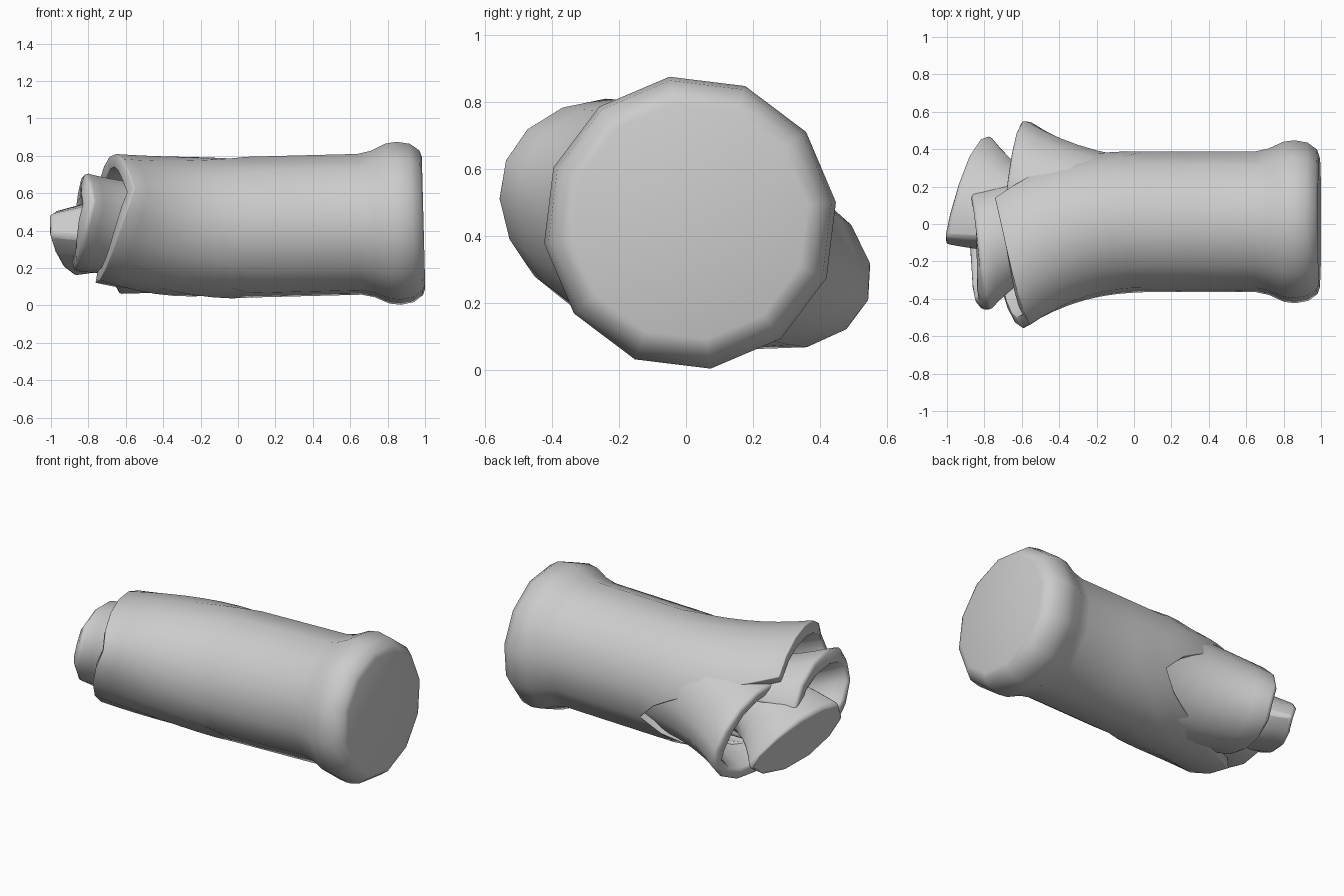
import bpy, bmesh, math

if "Cube" in bpy.data.objects:
    bpy.data.objects.remove(bpy.data.objects["Cube"])


def lerp(a, b, t):
    return a + (b - a) * t


def place(x, ang, radii, shift, direction):
    """Point on a section around the tilted long axis, shifted along direction."""
    d = math.radians(direction)
    a, b = radii[0] * math.cos(ang) + shift, radii[1] * math.sin(ang)
    y = a * math.cos(d) - b * math.sin(d)
    z = a * math.sin(d) + b * math.cos(d)
    return (x - 0.026 * z, y + 0.012, 0.417 + 0.026 * x + z)


def petal(name, direction, x0, tip, back, r0, r1, shift, spans, n=12, rows=8,
          body=(), thickness=0.07, solid=False, ease=2.2, spread=0.0,
          curve=0.9, tilt=0.0):
    """Curled channel sheet running to -x, flaring sideways to a slanted rim."""
    bm = bmesh.new()
    grid = []
    for x, r in body:
        grid.append([bm.verts.new(place(x, math.pi * (2 * j / n - 1), (r, r), 0, direction))
                     for j in range(n + 1)])
    for i in range(rows + 1):
        s = i / rows
        e = s ** ease
        span = math.radians(lerp(spans[0], spans[1], s ** curve))
        radii = (lerp(r0, r1[0], e), lerp(r0, r1[1], e))
        row = []
        for j in range(n + 1):
            ang = span * (2 * j / n - 1)
            end = lerp(tip, back, ((1 - math.cos(ang)) / 2) ** 0.55)
            # the upper side of the mouth leans back
            end += tilt * math.sin(ang) * math.cos(math.radians(direction))
            # spread keeps the free edges on the tube while the middle flares
            w = lerp(1, (1 + math.cos(ang)) / 2, spread)
            row.append(bm.verts.new(place(lerp(x0, end, s), ang, radii,
                                          shift * e * w, direction)))
        grid.append(row)
    for p, q in zip(grid, grid[1:]):
        for j in range(n):
            bm.faces.new((q[j], q[j + 1], p[j + 1], p[j]))
        if solid:
            bm.faces.new((q[n], q[0], p[0], p[n]))
    if solid:
        bm.faces.new(grid[-1][::-1])
    if body:
        bm.faces.new(grid[0][:-1])
    bmesh.ops.remove_doubles(bm, verts=bm.verts, dist=0.0005)
    me = bpy.data.meshes.new(name)
    bm.to_mesh(me)
    bm.free()
    ob = bpy.data.objects.new(name, me)
    bpy.context.collection.objects.link(ob)
    bpy.ops.object.select_all(action='DESELECT')
    ob.select_set(True)
    bpy.context.view_layer.objects.active = ob
    bpy.ops.object.shade_smooth_by_angle(angle=math.radians(45))
    if not solid:
        m = ob.modifiers.new("thickness", 'SOLIDIFY')
        m.thickness = thickness
        m.offset = -1
    m = ob.modifiers.new("soft_rim", 'BEVEL')
    m.width = 0.02
    m.segments = 2
    m.limit_method = 'ANGLE'
    m.angle_limit = math.radians(50)
    return ob


# Tube with flared, capped base; its far end opens into the outer front petal
base_profile = [(0.992, 0.355), (0.98, 0.39), (0.93, 0.427), (0.86, 0.44),
                (0.80, 0.432), (0.72, 0.395), (0.65, 0.38), (0.3, 0.38)]
petal("body_and_front_petal", 158, 0.06, -0.55, -0.79, 0.38, (0.34, 0.33),
      0.255, (180, 119), body=base_profile, spread=0.6, curve=0.62, tilt=0.02)

# Outer petal on the back side, coming out of the notch in the tube
petal("back_petal", -20, 0.2, -0.57, -0.71, 0.335, (0.29, 0.255),
      0.285, (110, 122), n=10, ease=2.2, spread=0.5)

# Inner petals
petal("inner_front_petal", 161, -0.3, -0.77, -0.89, 0.25, (0.34, 0.25),
      0.165, (130, 145), n=10, thickness=0.09, tilt=0.02)
petal("inner_back_petal", -21, -0.3, -0.77, -1.015, 0.2, (0.32, 0.14),
      0.18, (130, 155), n=10, solid=True)
